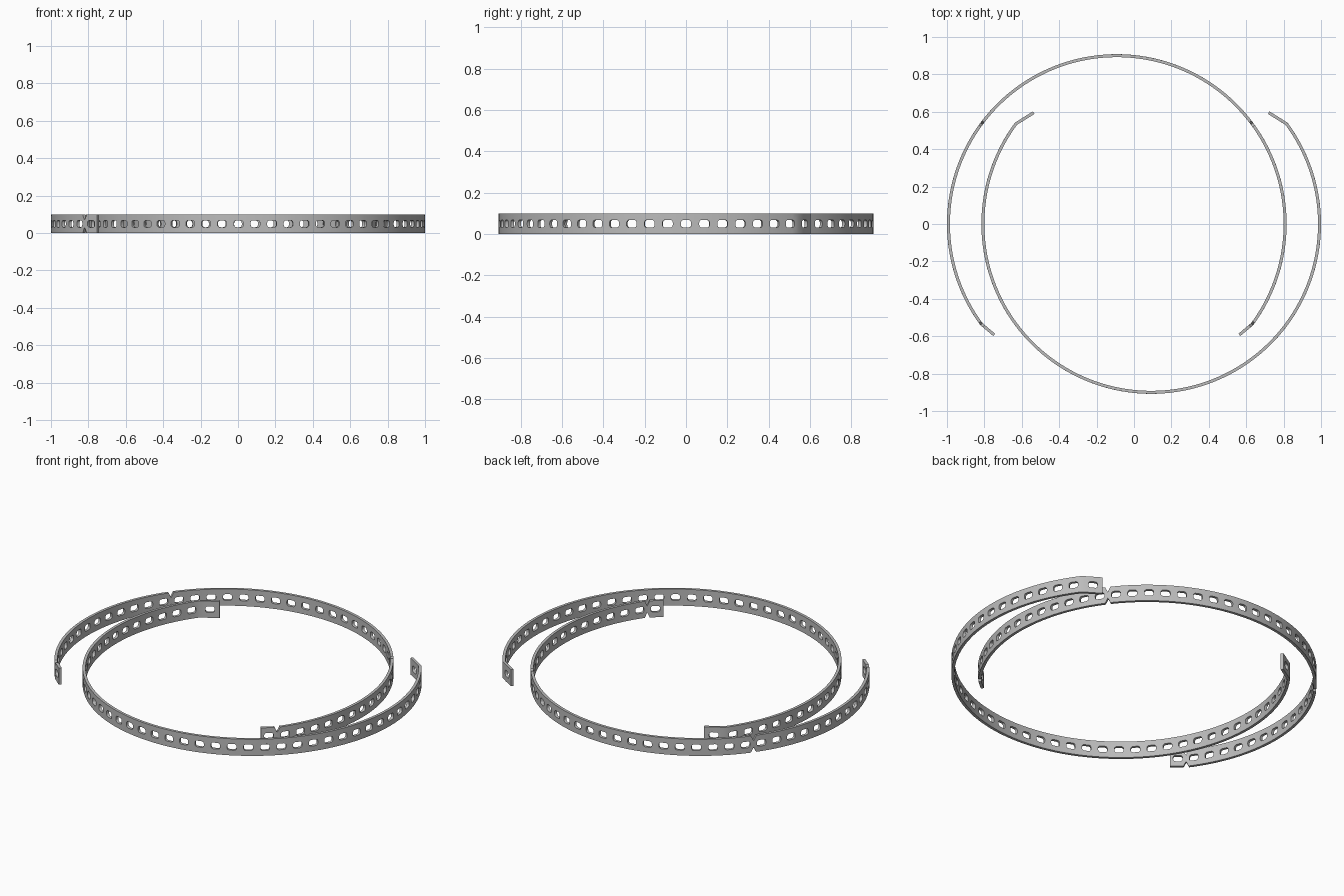
import bpy, bmesh, math
from mathutils import Vector

if "Cube" in bpy.data.objects:
    bpy.data.objects.remove(bpy.data.objects["Cube"])

R, T, H = 0.9, 0.008, 0.098          # mid radius, half thickness, band height
PITCH = R * math.radians(5.625)      # hole spacing along the band
BEND = 22.5 * PITCH                  # distance from band middle to the tab fold
HW, HH, HR = 0.025, 0.0185, 0.013    # hole half size and corner radius
NW, ND = 0.015, 0.03                 # notch half width and depth
ZL, ZH = H / 2 - (HH - HR), H / 2 + (HH - HR)

steel = bpy.data.materials.new("steel grey")
steel.diffuse_color = (0.5, 0.5, 0.5, 1)
steel.use_nodes = True
steel.node_tree.nodes["Principled BSDF"].inputs["Base Color"].default_value = steel.diffuse_color


def place(u, z, off, tab_angle):
    """Bend the flat band: an arc in the middle, straight tabs past the folds."""
    sign, s = (-1 if u < 0 else 1), abs(u)
    a = math.pi / 2 - min(s, BEND) / R
    normal = Vector((math.cos(a), math.sin(a)))
    p = normal * R
    if s > BEND - 1e-6:
        along = Vector((math.cos(tab_angle), math.sin(tab_angle)))
        p += along * (s - BEND)
        tab_normal = Vector((-along.y, along.x))
        normal = (normal + tab_normal).normalized() if s < BEND + 1e-6 else tab_normal
    p += normal * off
    return (sign * p.x, p.y, z)


def hole_cell(u0, u1, c):
    """Flat faces around one rounded hole."""
    inner, outer = [], []
    for q, (sx, sz) in enumerate([(1, 1), (-1, 1), (-1, -1), (1, -1)]):
        for i in range(5):
            a = math.radians(90 * q + 22.5 * i)
            x = c + sx * (HW - HR)
            z = H / 2 + sz * (HH - HR)
            inner.append((x + HR * math.cos(a), z + HR * math.sin(a)))
            side, edge = (u1 if sx > 0 else u0), (H if sz > 0 else 0)
            k = i if q % 2 == 0 else 4 - i
            outer.append((side, z) if k == 0 else (x, edge) if k == 4 else (side, edge))
    n = len(inner)
    return [[inner[i], outer[i], outer[(i + 1) % n], inner[(i + 1) % n]] for i in range(n)]


def notch_cell(u):
    """Flat faces between two V cuts in the band edges."""
    faces = []
    lo, hi = (u, ND), (u, H - ND)
    for e, flip in ((u - NW, False), (u + NW, True)):
        for f in ([(e, 0), lo, (e, ZL)], [(e, ZL), lo, hi, (e, ZH)], [(e, ZH), hi, (e, H)]):
            faces.append(f[::-1] if flip else f)
    return faces


def band(name, center_x, turn, tab_angle, tab_len, tab_hole, notches):
    faces = []
    cuts = [n * PITCH for n in notches]

    def edge(u, step):
        near = any(abs(u - c) < 1e-6 for c in cuts)
        return u + step * NW if near else u

    for k in range(-22, 23):
        faces += hole_cell(edge((k - .5) * PITCH, 1), edge((k + .5) * PITCH, -1), k * PITCH)
    # end tabs
    faces += hole_cell(edge(BEND, 1), BEND + tab_len, BEND + tab_hole)
    faces += hole_cell(-BEND - tab_len, edge(-BEND, -1), -BEND - tab_hole)
    for c in cuts:
        faces += notch_cell(c)

    bm = bmesh.new()
    verts, edges = {}, {}

    def vert(p, side):
        key = (round(p[0], 5), round(p[1], 5), side)
        if key not in verts:
            verts[key] = bm.verts.new(place(p[0], p[1], side * T, tab_angle))
        return verts[key]

    for f in faces:
        for side in (1, -1):
            loop = list(dict.fromkeys(vert(p, side) for p in f))
            bm.faces.new(loop if side > 0 else loop[::-1])
        for a, b in zip(f, f[1:] + f[:1]):
            ka, kb = [(round(p[0], 5), round(p[1], 5)) for p in (a, b)]
            if ka != kb:
                edges.setdefault(frozenset((ka, kb)), []).append((a, b))
    # walls along rims, holes and notches
    for use in edges.values():
        if len(use) == 1:
            a, b = use[0]
            bm.faces.new([vert(a, 1), vert(a, -1), vert(b, -1), vert(b, 1)])
    bmesh.ops.recalc_face_normals(bm, faces=bm.faces)
    mesh = bpy.data.meshes.new(name)
    bm.to_mesh(mesh)
    bm.free()
    mesh.materials.append(steel)
    ob = bpy.data.objects.new(name, mesh)
    bpy.context.collection.objects.link(ob)
    ob.location.x = center_x
    ob.rotation_euler.z = turn
    bpy.ops.object.select_all(action='DESELECT')
    ob.select_set(True)
    bpy.context.view_layer.objects.active = ob
    bpy.ops.object.shade_smooth_by_angle(angle=math.radians(30))


# rear band: turned so its ends face the front, with notches at folds and quarter points
# (its opening faces -y, the other band's opening faces +y)
band("notched_band", -0.092, 0, math.radians(-140), 0.088, 0.045, (-22.5, -9.5, 9.5, 22.5))
band("plain_band", 0.092, math.pi, math.radians(-148), 0.112, 0.06, ())
